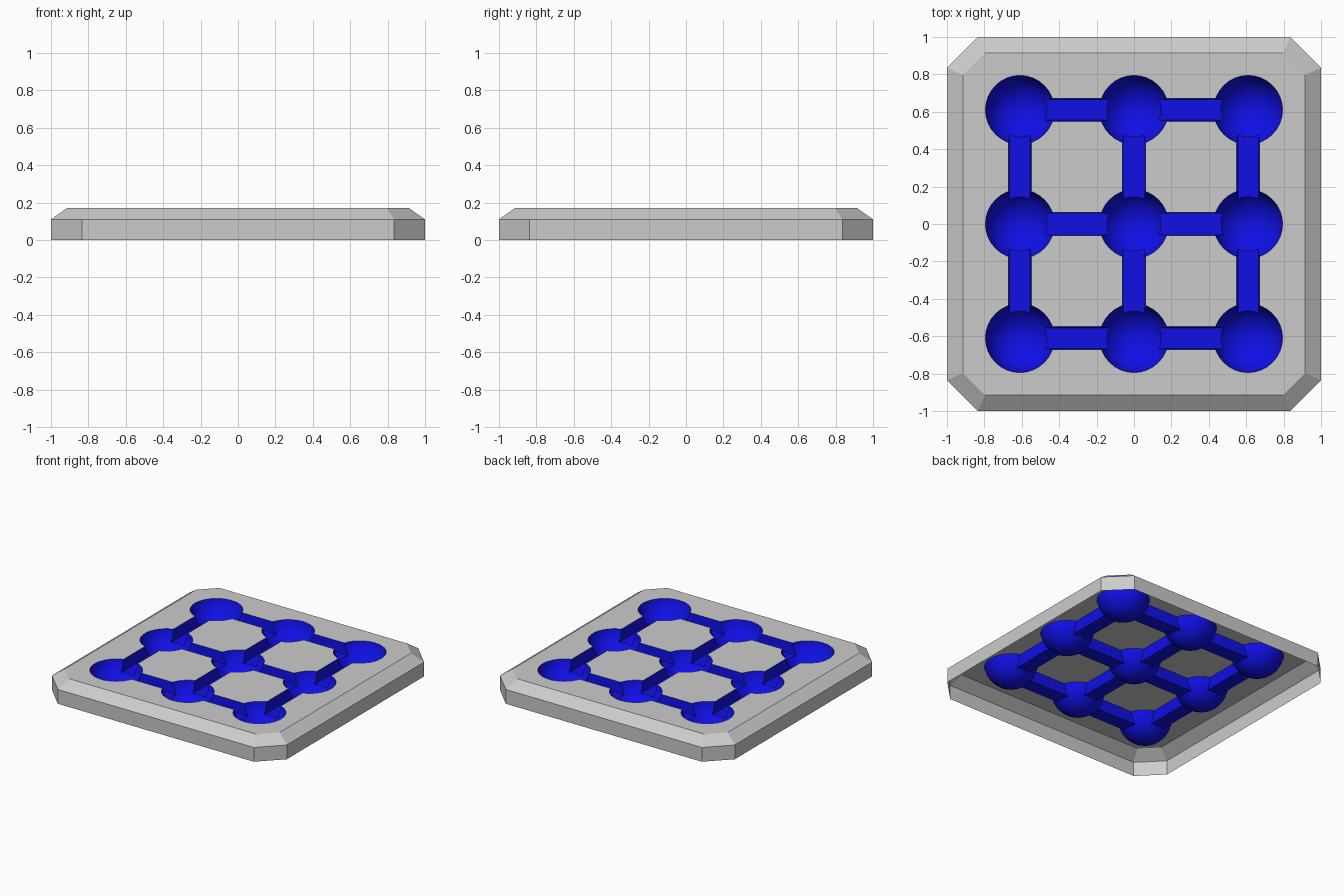
import bpy, bmesh, math
from mathutils import Matrix, Vector

if "Cube" in bpy.data.objects:
    bpy.data.objects.remove(bpy.data.objects["Cube"])

TOP = 0.17       # height of the tray face
PITCH = 0.61     # spacing of the bowls
RIM = 0.185      # bowl radius at the face
DEPTH = 0.155    # bowl depth
GROOVE = 0.085   # channel depth


def make_object(name, bm, mat=None):
    bmesh.ops.recalc_face_normals(bm, faces=bm.faces)
    me = bpy.data.meshes.new(name)
    bm.to_mesh(me)
    bm.free()
    ob = bpy.data.objects.new(name, me)
    bpy.context.collection.objects.link(ob)
    if mat:
        me.materials.append(mat)
    return ob


def loft(bm, rings):
    loops = [[bm.verts.new(p) for p in r] for r in rings]
    n = len(loops[0])
    for a, b in zip(loops, loops[1:]):
        for i in range(n):
            bm.faces.new((a[i], a[(i + 1) % n], b[(i + 1) % n], b[i]))
    bm.faces.new(loops[0])
    bm.faces.new(loops[-1])


def octagon(h, c, z):
    pts = [(h, -c), (h, c), (c, h), (-c, h), (-h, c), (-h, -c), (-c, -h), (c, -h)]
    return [(x, y, z) for x, y in pts]


grey = bpy.data.materials.new("tray_grey")
grey.diffuse_color = (0.8, 0.8, 0.8, 1)
grey.use_nodes = True
grey.node_tree.nodes["Principled BSDF"].inputs["Base Color"].default_value = grey.diffuse_color
blue = bpy.data.materials.new("channel_blue")
blue.diffuse_color = (0.005, 0.005, 0.8, 1)
blue.use_nodes = True
blue.node_tree.nodes["Principled BSDF"].inputs["Base Color"].default_value = blue.diffuse_color

# Chamfered eight-sided block
bm = bmesh.new()
loft(bm, [octagon(1, 0.835, 0), octagon(1, 0.835, 0.11), octagon(0.915, 0.797, TOP)])
tray = make_object("tray", bm, grey)
tray.data.materials.append(blue)

# Cutter: nine balls joined by straight bars
bm = bmesh.new()
radius = (RIM**2 + DEPTH**2) / (2 * DEPTH)
for i in (-1, 0, 1):
    for j in (-1, 0, 1):
        m = Matrix.Translation((i * PITCH, j * PITCH, TOP - DEPTH + radius))
        bmesh.ops.create_uvsphere(bm, u_segments=32, v_segments=16, radius=radius, matrix=m)
for turn in (0, math.pi / 2):
    rot = Matrix.Rotation(turn, 3, 'Z')
    for j in (-1, 0, 1):
        prof = [(-0.055, -GROOVE), (0.055, -GROOVE), (0.065, 0.06), (-0.065, 0.06)]
        loft(bm, [[rot @ Vector((x, j * PITCH + w, TOP + z)) for w, z in prof]
                  for x in (-PITCH, PITCH)])
cutter = make_object("channel_cutter", bm, blue)
cutter.hide_render = True

# Carve the block
mod = tray.modifiers.new("carve", 'BOOLEAN')
mod.operation = 'DIFFERENCE'
mod.solver = 'EXACT'
mod.use_self = True
mod.material_mode = 'TRANSFER'
mod.object = cutter
deps = bpy.context.evaluated_depsgraph_get()
carved = bpy.data.meshes.new_from_object(tray.evaluated_get(deps))
blue_slots = {i for i, m in enumerate(carved.materials) if m and m.name == blue.name}


# Split into an open-bottomed tray shell and a blue bowl-and-channel lining
def part(name, keep_blue, mat):
    bm = bmesh.new()
    bm.from_mesh(carved)
    drop = [f for f in bm.faces if (f.material_index in blue_slots) != keep_blue
            or f.calc_center_median().z < 1e-4]
    bmesh.ops.delete(bm, geom=drop, context='FACES')
    for f in bm.faces:
        f.material_index = 0
    me = bpy.data.meshes.new(name)
    bm.to_mesh(me)
    bm.free()
    if mat:
        me.materials.append(mat)
    ob = bpy.data.objects.new(name, me)
    bpy.context.collection.objects.link(ob)
    return ob


shell = part("tray_shell", False, None)
lining = part("bowl_channels", True, blue)
for ob in (tray, cutter):
    bpy.data.objects.remove(ob)

# Soft shading on the bowls only
bpy.context.view_layer.objects.active = lining
lining.select_set(True)
bpy.ops.object.shade_smooth_by_angle(angle=math.radians(30))
